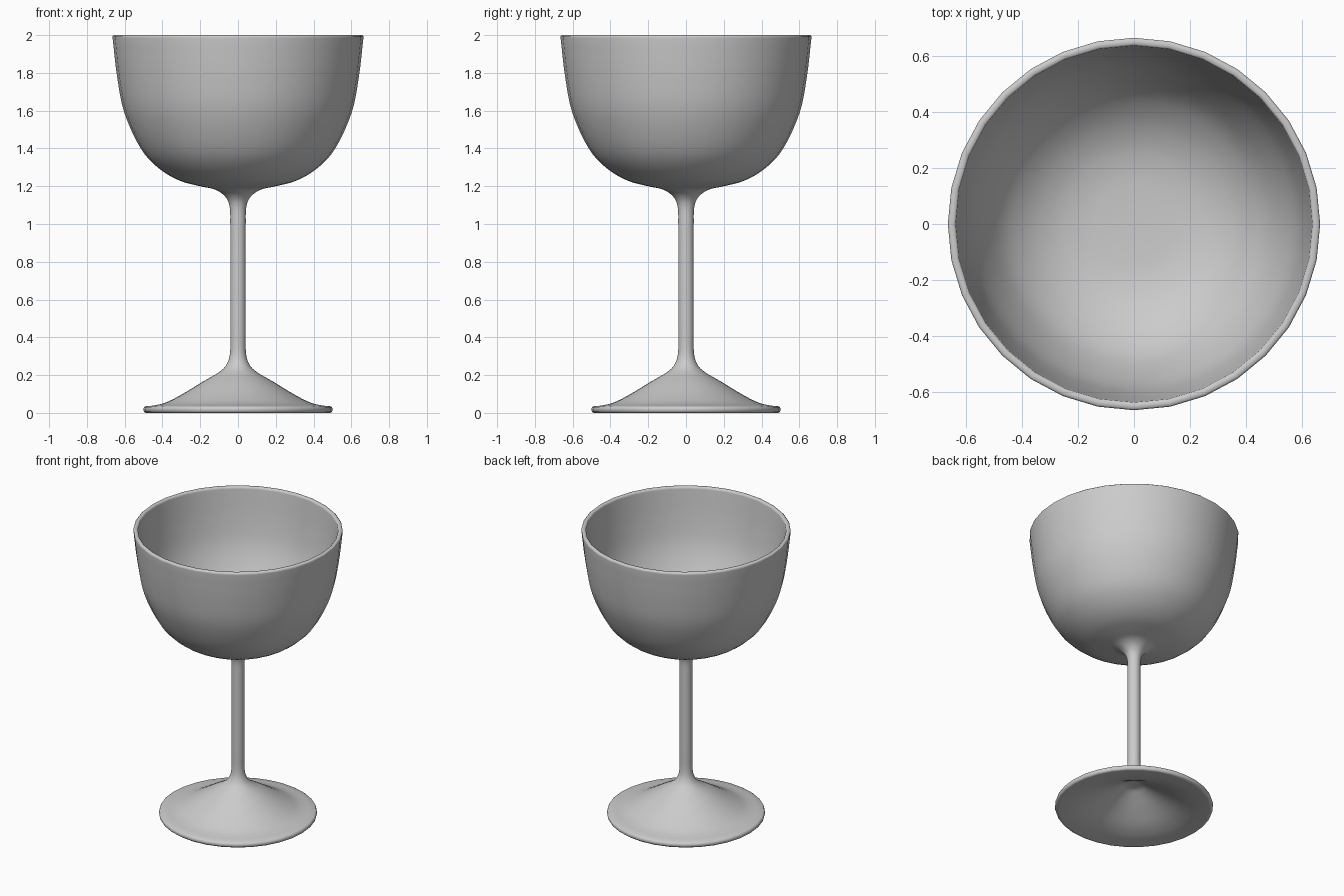
import bpy, bmesh, math
from mathutils import Vector

if "Cube" in bpy.data.objects:
    bpy.data.objects.remove(bpy.data.objects["Cube"])

SIDES = 32

def smooth_path(pts, steps=4):
    """Catmull-Rom curve through (radius, height) points."""
    p = [Vector(q) for q in pts]
    p = [2 * p[0] - p[1]] + p + [2 * p[-1] - p[-2]]
    out = []
    for i in range(1, len(p) - 2):
        a, b, c, d = p[i - 1:i + 3]
        for s in range(steps):
            t = s / steps
            out.append(0.5 * (2 * b + (c - a) * t + (2 * a - 5 * b + 4 * c - d) * t * t
                              + (3 * b - a - 3 * c + d) * t ** 3))
    return out + [p[-2]]

def lathe(name, path):
    bm = bmesh.new()
    verts = [bm.verts.new((max(r, 0), 0, z)) for r, z in path]
    edges = [bm.edges.new(e) for e in zip(verts, verts[1:])]
    bmesh.ops.spin(bm, geom=verts + edges, cent=(0, 0, 0), axis=(0, 0, 1),
                   angle=math.tau, steps=SIDES, use_duplicate=False)
    bmesh.ops.remove_doubles(bm, verts=bm.verts, dist=1e-4)
    bmesh.ops.recalc_face_normals(bm, faces=bm.faces)
    me = bpy.data.meshes.new(name)
    bm.to_mesh(me)
    bm.free()
    ob = bpy.data.objects.new(name, me)
    bpy.context.collection.objects.link(ob)
    bpy.ops.object.select_all(action='DESELECT')
    ob.select_set(True)
    bpy.context.view_layer.objects.active = ob
    bpy.ops.object.shade_smooth_by_angle(angle=math.radians(50))
    return ob

# hollow underside of the foot
underside = smooth_path([(0, 0.175), (0.05, 0.17), (0.1, 0.145), (0.19, 0.095),
                         (0.29, 0.045), (0.37, 0.018), (0.43, 0.007), (0.49, 0.0)])
# rounded foot edge
foot_edge = [(0.498, 0.006), (0.502, 0.018), (0.498, 0.03), (0.49, 0.035)]
# foot top, stem and outside of the bowl
outside = smooth_path([(0.445, 0.039), (0.38, 0.056), (0.29, 0.102), (0.19, 0.163),
                       (0.1, 0.216), (0.06, 0.257), (0.042, 0.32), (0.041, 0.45),
                       (0.041, 0.75), (0.041, 0.98), (0.044, 1.09), (0.068, 1.145),
                       (0.12, 1.182), (0.2, 1.2), (0.31, 1.23), (0.42, 1.295),
                       (0.515, 1.4), (0.602, 1.59), (0.64, 1.78), (0.664, 1.985)])
# rim and inside of the bowl
rim = [(0.664, 1.994), (0.658, 2.0), (0.642, 2.0), (0.636, 1.994)]
inside = smooth_path([(0.635, 1.985), (0.611, 1.78), (0.574, 1.6), (0.49, 1.417),
                      (0.4, 1.318), (0.3, 1.258), (0.2, 1.23), (0.1, 1.222), (0, 1.22)])

lathe("goblet", underside + foot_edge + outside + rim + inside)
